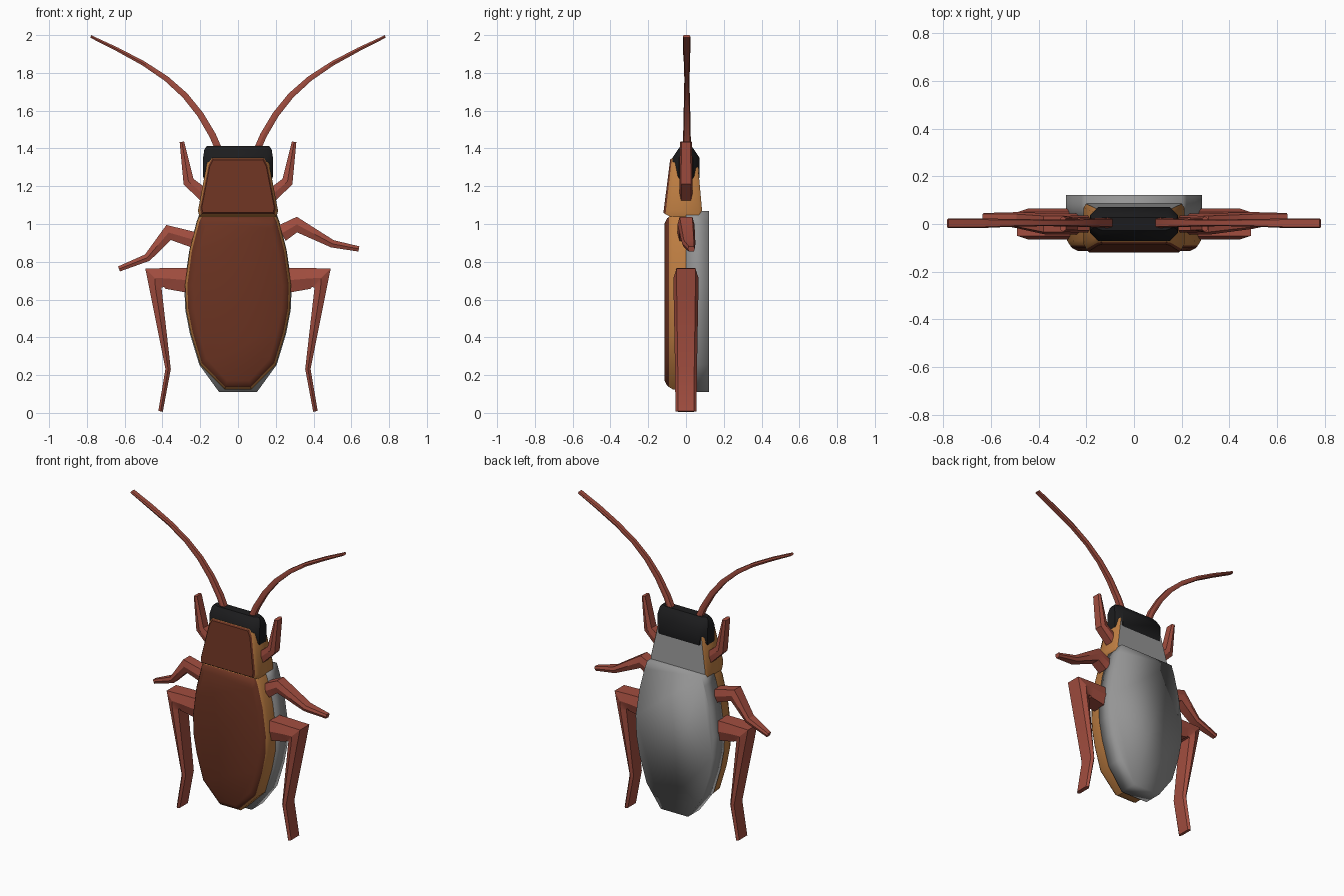
import bpy, bmesh, math
from mathutils import Vector

if "Cube" in bpy.data.objects:
    bpy.data.objects.remove(bpy.data.objects["Cube"])


def material(name, color):
    m = bpy.data.materials.new(name)
    m.diffuse_color = (*color, 1)
    m.use_nodes = True
    m.node_tree.nodes["Principled BSDF"].inputs["Base Color"].default_value = m.diffuse_color
    return m


RED = material("reddish leg", (0.36, 0.075, 0.05))
BROWN = material("dark brown shell", (0.15, 0.034, 0.016))
ORANGE = material("amber side", (0.52, 0.21, 0.055))
GREY = material("grey underside", (0.30, 0.30, 0.30))
BLACK = material("black head", (0.012, 0.012, 0.013))


def finish(name, bm, mats, angle=35):
    bmesh.ops.recalc_face_normals(bm, faces=bm.faces)
    me = bpy.data.meshes.new(name)
    bm.to_mesh(me)
    bm.free()
    for m in mats:
        me.materials.append(m)
    ob = bpy.data.objects.new(name, me)
    bpy.context.collection.objects.link(ob)
    bpy.ops.object.select_all(action='DESELECT')
    ob.select_set(True)
    bpy.context.view_layer.objects.active = ob
    bpy.ops.object.shade_smooth_by_angle(angle=math.radians(angle))
    return ob


def skin(bm, rings, bands):
    """Bridge closed rings; bands = material index for start cap, each band, end cap."""
    vs = [[bm.verts.new(p) for p in r] for r in rings]
    bm.faces.new(vs[0]).material_index = bands[0]
    for a, b, mi in zip(vs, vs[1:], bands[1:-1]):
        for i in range(len(a)):
            j = (i + 1) % len(a)
            bm.faces.new((a[i], a[j], b[j], b[i])).material_index = mi
    bm.faces.new(vs[-1]).material_index = bands[-1]


def plate(name, half, layers, bands, mats, taper=0.0, angle=35):
    """Stack a mirrored (x, z) outline along y; layers = (y, inset)."""
    outline = half + [(-x, z) for x, z in reversed(half)]
    hw = max(x for x, z in half)
    top, low = max(z for x, z in half), min(z for x, z in half)
    mid, hh = (top + low) / 2, (top - low) / 2
    rings = []
    for y, inset in layers:
        ring = []
        for x, z in outline:
            zz = mid + (z - mid) * (1 - inset / hh)
            ring.append((x * (1 - inset / hw), y * (1 - taper * (zz - low) / (top - low)), zz))
        rings.append(ring)
    bm = bmesh.new()
    skin(bm, rings, bands)
    return finish(name, bm, mats, angle)


def limb(name, path, side=1):
    """Six-sided tapered tube; path = (x, y, z, half width, half depth)."""
    pts = [Vector((side * p[0], 0, p[2])) for p in path]
    rings = []
    for i, p in enumerate(path):
        a = (pts[i] - pts[i - 1]).normalized() if i else (pts[1] - pts[0]).normalized()
        b = (pts[i + 1] - pts[i]).normalized() if i < len(pts) - 1 else a
        t = (a + b).normalized()
        n = Vector((t.z, 0, -t.x)) / max(0.6, t.dot(a))
        w, d = p[3], p[4]
        ring = []
        for u, v in ((1, .75), (0, 1), (-1, .75), (-1, -.75), (0, -1), (1, -.75)):
            q = pts[i] + n * (u * w)
            ring.append((q.x, p[1] + v * d, q.z))
        rings.append(ring)
    bm = bmesh.new()
    skin(bm, rings, [0] * (len(rings) + 1))
    return finish(name, bm, [RED], 30)


# Abdomen: amber rim with raised brown wing cover
plate("wing_cover",
      [(0.20, 1.05), (0.215, 1.02), (0.255, 0.865), (0.28, 0.68), (0.275, 0.545),
       (0.25, 0.42), (0.20, 0.255), (0.07, 0.125)],
      [(0.01, 0), (-0.07, 0), (-0.09, 0.012), (-0.1, 0.02), (-0.113, 0.045)],
      [0, 0, 0, 1, 1, 1], [ORANGE, BROWN])

# Abdomen: grey underside
plate("underside",
      [(0.20, 1.068), (0.22, 1.01), (0.257, 0.865), (0.285, 0.68), (0.279, 0.545),
       (0.255, 0.42), (0.205, 0.255), (0.10, 0.11)],
      [(0.0, 0), (0.122, 0)], [0, 0, 0], [GREY], angle=180)

# Thorax shield: brown front, amber sides, grey back
plate("thorax_shield",
      [(0.205, 1.04), (0.212, 1.07), (0.165, 1.32), (0.145, 1.36)],
      [(0.088, 0.012), (0.07, 0), (-0.085, 0), (-0.11, 0.012), (-0.122, 0.02)],
      [2, 0, 0, 0, 1, 1], [ORANGE, BROWN, GREY], taper=0.33)

# Head: chamfered block
bm = bmesh.new()
rings = []
for z, hx, hy in ((1.235, 0.178, 0.068), (1.25, 0.185, 0.072), (1.35, 0.185, 0.072),
                  (1.395, 0.178, 0.042), (1.413, 0.165, 0.028)):
    cx, cy = hx - 0.035, hy * 0.5
    rings.append([(hx, cy, z), (cx, hy, z), (-cx, hy, z), (-hx, cy, z),
                  (-hx, -cy, z), (-cx, -hy, z), (cx, -hy, z), (hx, -cy, z)])
skin(bm, rings, [0] * 6)
finish("head", bm, [BLACK])

# Limbs that are the same on both sides
for side, tag in ((1, "right"), (-1, "left")):
    limb("antenna_" + tag, [
        (0.10, 0.005, 1.39, 0.018, 0.022), (0.135, 0.005, 1.47, 0.018, 0.020),
        (0.20, 0.005, 1.58, 0.017, 0.018), (0.28, 0.005, 1.68, 0.016, 0.015),
        (0.38, 0.005, 1.77, 0.014, 0.014), (0.50, 0.005, 1.85, 0.012, 0.016),
        (0.64, 0.003, 1.925, 0.010, 0.020), (0.78, 0.003, 1.993, 0.007, 0.020)], side)
    limb("front_leg_" + tag, [
        (0.17, 0, 1.145, 0.036, 0.035), (0.262, 0, 1.225, 0.028, 0.035),
        (0.297, 0, 1.435, 0.012, 0.032)], side)
    limb("hind_leg_" + tag, [
        (0.24, 0, 0.70, 0.068, 0.066), (0.38, 0, 0.712, 0.055, 0.066),
        (0.441, 0, 0.715, 0.046, 0.066), (0.437, 0, 0.66, 0.032, 0.066),
        (0.370, 0, 0.232, 0.014, 0.058), (0.410, 0, 0.008, 0.012, 0.056)], side)

# Middle legs: each side is posed differently
limb("middle_leg_right", [
    (0.23, 0, 0.95, 0.045, 0.045), (0.312, 0, 0.997, 0.036, 0.045),
    (0.50, 0.015, 0.895, 0.020, 0.035), (0.64, 0.028, 0.868, 0.014, 0.018)])
limb("middle_leg_left", [
    (0.23, 0, 0.915, 0.042, 0.045), (0.367, 0, 0.955, 0.035, 0.045),
    (0.48, 0.015, 0.822, 0.020, 0.035), (0.63, 0.028, 0.762, 0.014, 0.018)], -1)
